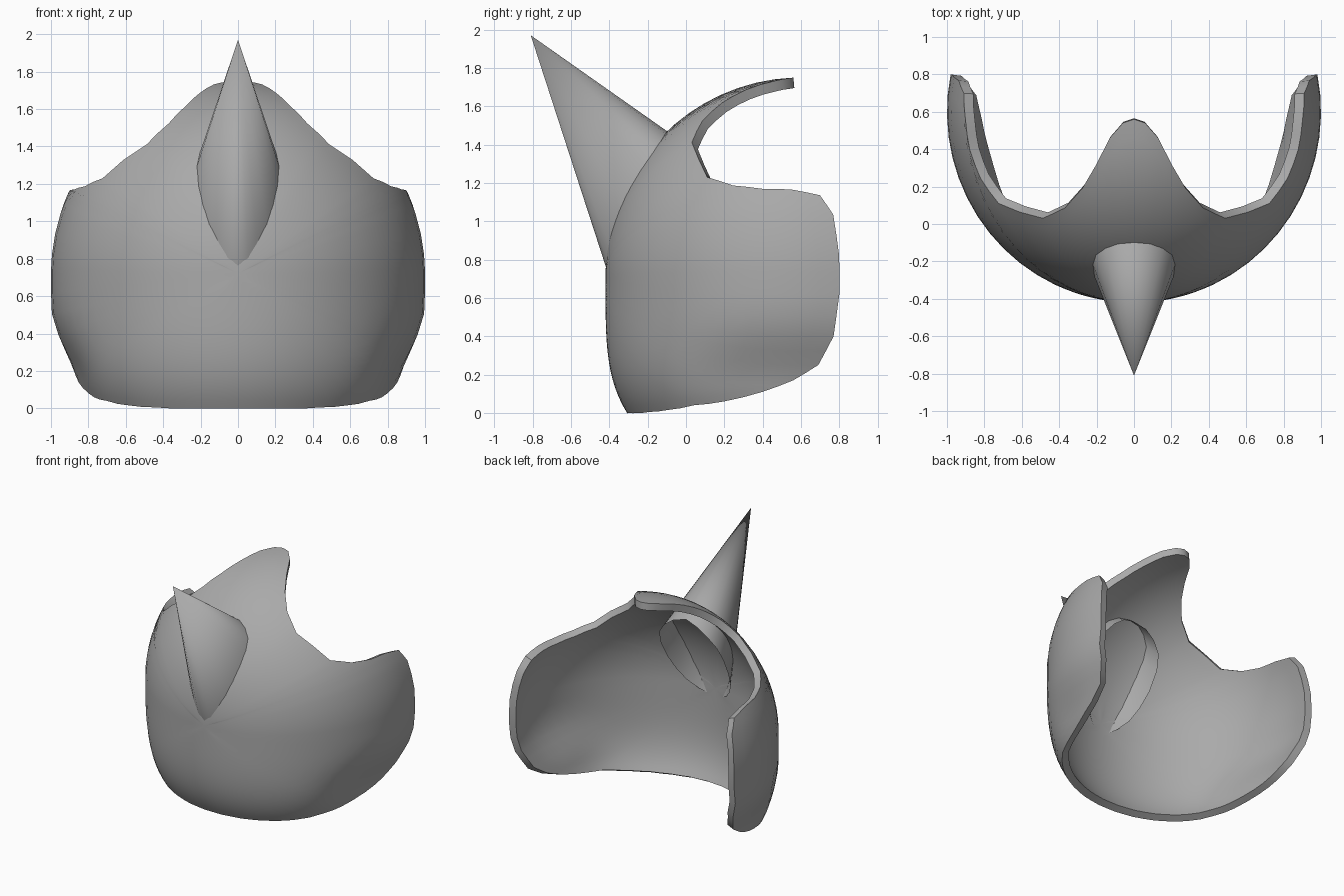
import bpy
import math
from mathutils import Vector

default_cube = bpy.data.objects.get("Cube")
if default_cube:
    bpy.data.objects.remove(default_cube, do_unlink=True)

# One plain grey for every part
grey = bpy.data.materials.new("plain grey")
grey.use_nodes = True
grey_value = (0.4, 0.4, 0.4, 1.0)
grey.diffuse_color = grey_value
grey.node_tree.nodes["Principled BSDF"].inputs["Base Color"].default_value = grey_value


def make_object(name, verts, faces):
    mesh = bpy.data.meshes.new(name)
    mesh.from_pydata(verts, [], faces)
    mesh.materials.append(grey)
    obj = bpy.data.objects.new(name, mesh)
    bpy.context.collection.objects.link(obj)
    return obj


def activate(obj):
    bpy.ops.object.select_all(action='DESELECT')
    obj.select_set(True)
    bpy.context.view_layer.objects.active = obj


def smooth(obj, degrees):
    activate(obj)
    bpy.ops.object.shade_smooth_by_angle(angle=math.radians(degrees))


# Dome: a sphere above, a fuller barrel below, with lower wing tips pinched in
CENTRE = Vector((0, 0.6, 0.72))
DEPTH, UPPER, LOWER = 1.02, 1.03, 1.6


def ease(value):
    value = min(1, max(0, value))
    return value * value * (3 - 2 * value)


def swell(z):
    drop = min(1, max(0, (CENTRE.z - z) / CENTRE.z))
    return (1 - 0.11 * drop ** 4) / math.sqrt(1 - (0.45 * drop) ** 2)


def pinch(z, unit_y):
    return 1 - 0.1 * ease((unit_y + 0.8) / 0.6) * ease((0.55 - z) / 0.4)


def to_dome(unit):
    z = CENTRE.z + unit.z * (UPPER if unit.z > 0 else LOWER)
    wide = swell(z)
    return Vector((unit.x * wide * pinch(z, unit.y), CENTRE.y + DEPTH * unit.y * wide, z))


def from_dome(point):
    x, y, z = point
    height = z - CENTRE.z
    wide = swell(z)
    unit_y = (y - CENTRE.y) / DEPTH / wide
    unit_x = x / wide / pinch(z, unit_y)
    if height > 0:
        return Vector((unit_x, unit_y, height / UPPER)).normalized()
    unit_z = height / LOWER
    flat = Vector((unit_x, unit_y, 0)).normalized() * math.sqrt(1 - unit_z ** 2)
    return flat + Vector((0, 0, unit_z))


# Left half of the shell outline, from bottom centre round the wing to the peak
half_outline = [
    (0, -.31, 0), (.15, -.3, 0), (.3, -.26, 0), (.44, -.19, .005),
    (.58, -.1, .015), (.69, .05, .04), (.77, .2, .06), (.83, .4, .11),
    (.86, .56, .17), (.89, .69, .25), (.95, .77, .4), (.98, .8, .62),
    (.98, .8, .82), (.95, .77, 1.04), (.92, .7, 1.14), (.91, .55, 1.17),
    (.87, .4, 1.165), (.81, .25, 1.18), (.71, .12, 1.22), (.48, .04, 1.4),
    (.36, .1, 1.5), (.27, .2, 1.6), (.2, .32, 1.68), (.13, .46, 1.74),
    (.06, .54, 1.75), (0, .56, 1.755),
]
corners = [from_dome(p) for p in half_outline]
corners += [Vector((-p.x, p.y, p.z)) for p in corners[-2:0:-1]]
outline = []
for here, following in zip(corners, corners[1:] + corners[:1]):
    outline += [here, (here + following).normalized()]


# Shell: rings that spread over the dome from its front to the outline
def build_shell(rings=16):
    front = Vector((0, -1, 0))
    count = len(outline)
    verts = [to_dome(front)]
    for ring in range(1, rings + 1):
        for target in outline:
            verts.append(to_dome(front.slerp(target, ring / rings)))
    faces = []
    for j in range(count):
        k = (j + 1) % count
        faces.append((0, 1 + j, 1 + k))
        for ring in range(rings - 1):
            inner = 1 + ring * count
            outer = inner + count
            faces.append((inner + j, outer + j, outer + k, inner + k))
    shell = make_object("visor_shell", verts, faces)
    solid = shell.modifiers.new("thickness", 'SOLIDIFY')
    solid.thickness = 0.055
    solid.offset = -1
    activate(shell)
    bpy.ops.object.modifier_apply(modifier=solid.name)
    smooth(shell, 40)


# Horn: a hollow teardrop cone whose open end pokes through the shell
def build_horn():
    tip = Vector((0, -0.81, 1.97))
    base_top = Vector((0, 0, 1.4))
    base_bottom = Vector((0, -0.385, 0.66))
    # Share of the way down the rim, and half width there
    teardrop = [(0, 0), (.02, .1), (.08, .175), (.17, .235), (.3, .257),
                (.48, .25), (.64, .222), (.78, .18), (.9, .115), (.97, .06), (1, 0)]
    rim = teardrop + [(down, -width) for down, width in teardrop[-2:0:-1]]
    verts = [tip]
    for down, width in rim:
        point = base_top.lerp(base_bottom, down) + Vector((width, 0, 0))
        # The sides of the rim reach further in than its two ends
        verts.append(tip.lerp(point, 1 + 0.25 * abs(width)))
    count = len(rim)
    faces = [(0, 1 + (i + 1) % count, 1 + i) for i in range(count)]
    smooth(make_object("horn", verts, faces), 60)


build_shell()
build_horn()
